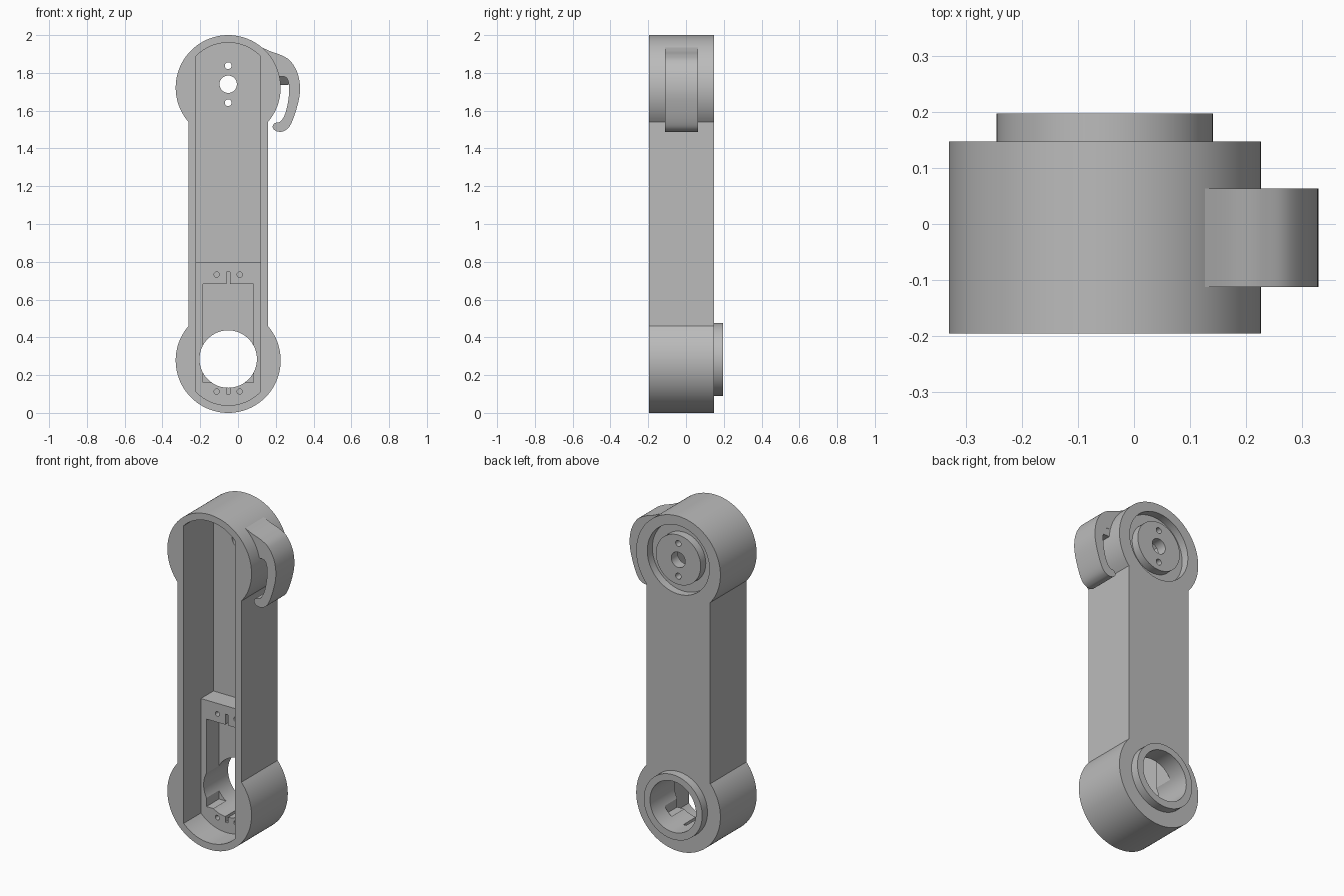
import bpy, bmesh
from math import cos, sin, pi, acos
from mathutils import Vector

if "Cube" in bpy.data.objects:
    bpy.data.objects.remove(bpy.data.objects["Cube"])

grey = bpy.data.materials.new("plain_grey")
grey.use_nodes = True
tone = (0.5, 0.5, 0.5, 1)
grey.diffuse_color = tone
grey.node_tree.nodes["Principled BSDF"].inputs["Base Color"].default_value = tone

CX = -0.052                       # centre line of the arm
TOP, BOTTOM = 1.722, 0.278        # centres of the rounded ends
FRONT, FLOOR, BACK = -0.195, 0.085, 0.147
HUB_Z, BORE_Z = 1.74, 0.285


def arc(x, z, r, a0, a1, n=64):
    return [(x + r * cos(a0 + (a1 - a0) * i / n), z + r * sin(a0 + (a1 - a0) * i / n))
            for i in range(n + 1)]


def circle(x, z, r, n=64):
    return arc(x, z, r, 0, 2 * pi, n)[:-1]


def rect(x0, x1, z0, z1):
    return [(x0, z0), (x1, z0), (x1, z1), (x0, z1)]


def prism(name, pts, y0, y1):
    """Extrude an x-z outline along y."""
    bm = bmesh.new()
    face = bm.faces.new([bm.verts.new((x, y0, z)) for x, z in pts])
    ext = bmesh.ops.extrude_face_region(bm, geom=[face])["geom"]
    bmesh.ops.translate(bm, vec=(0, y1 - y0, 0),
                        verts=[g for g in ext if isinstance(g, bmesh.types.BMVert)])
    bmesh.ops.recalc_face_normals(bm, faces=bm.faces)
    mesh = bpy.data.meshes.new(name)
    bm.to_mesh(mesh)
    bm.free()
    mesh.materials.append(grey)
    ob = bpy.data.objects.new(name, mesh)
    bpy.context.collection.objects.link(ob)
    return ob


def activate(ob):
    bpy.ops.object.select_all(action="DESELECT")
    ob.select_set(True)
    bpy.context.view_layer.objects.active = ob


def cut(ob, pts, y0, y1):
    """Subtract an extruded outline from a part."""
    tool = prism("cutter", pts, y0, y1)
    tool.hide_render = True
    activate(ob)
    mod = ob.modifiers.new("cut", "BOOLEAN")
    mod.operation, mod.solver, mod.object = "DIFFERENCE", "EXACT", tool
    bpy.ops.object.modifier_apply(modifier=mod.name)
    bpy.data.objects.remove(tool)


def capsule(half_width, r, sign):
    """Straight sides with an arc at each end; sign -1 makes the ends bulge."""
    a = sign * acos(half_width / r)
    return arc(CX, TOP, r, a, pi - a) + arc(CX, BOTTOM, r, pi + a, 2 * pi - a)


def smooth_path(pts, steps=8):
    """Catmull-Rom curve through the points."""
    p = [Vector(q) for q in [pts[0]] + pts + [pts[-1]]]
    out = []
    for i in range(1, len(p) - 2):
        a, b, c, d = p[i - 1:i + 3]
        for k in range(steps):
            t = k / steps
            v = 0.5 * (2 * b + (c - a) * t + (2 * a - 5 * b + 4 * c - d) * t ** 2
                       + (3 * b - a - 3 * c + d) * t ** 3)
            out.append((v.x, v.y))
    return out + [pts[-1]]


# Hollow arm with bulging round ends
arm = prism("arm_shell", capsule(0.211, 0.278, -1), FRONT, BACK)
cut(arm, capsule(0.17, 0.238, 1), -0.4, FLOOR)
cut(arm, circle(CX, HUB_Z, 0.205), 0.099, 0.4)

# Hub standing in the back recess
hub = prism("joint_hub", circle(CX, HUB_Z, 0.148), 0.095, BACK)
for part in (arm, hub):
    cut(part, circle(CX, HUB_Z, 0.046, 40), -0.1, 0.5)
    for dz in (-0.098, 0.098):
        cut(part, circle(CX, HUB_Z + dz, 0.018, 24), -0.1, 0.5)

# Motor mount filling the lower cavity
a = acos(0.172 / 0.24)
outline = [(CX + 0.172, 0.795), (CX - 0.172, 0.795)] + arc(CX, BOTTOM, 0.24, pi + a, 2 * pi - a)
mount = prism("motor_mount", outline, -0.033, FLOOR + 0.001)
cut(mount, rect(CX - 0.133, CX + 0.133, 0.16, 0.682), -0.2, 0.3)
cut(mount, rect(CX - 0.009, CX + 0.009, 0.1, 0.745), -0.2, 0.3)
for dx in (-0.061, 0.061):
    for z in (0.113, 0.732):
        cut(mount, circle(CX + dx, z, 0.014, 20), -0.2, 0.3)

# Collar on the lower back, bored through together with shell and mount
collar = prism("joint_collar", circle(CX, 0.283, 0.193), BACK, 0.197)
for part in (arm, mount, collar):
    cut(part, circle(CX, BORE_Z, 0.152), -0.15, 0.4)

# Curved hook on the side of the upper end
hook_edge = smooth_path([(0.12, 1.938), (0.17, 1.915), (0.23, 1.893), (0.28, 1.86), (0.318, 1.79),
                         (0.328, 1.7), (0.307, 1.6), (0.275, 1.52), (0.24, 1.491), (0.205, 1.491),
                         (0.184, 1.51), (0.193, 1.533), (0.225, 1.543), (0.25, 1.585),
                         (0.267, 1.66), (0.27, 1.73), (0.258, 1.772), (0.235, 1.782)])
hook = prism("side_hook", hook_edge + [(0.19, 1.782), (0.14, 1.85)], -0.112, 0.063)

# Sloped web under the root of the hook
web = prism("hook_web", rect(0.19, 0.268, 1.735, 1.8), 0.0, 0.062)
for v in web.data.vertices:
    if v.co.z > 1.77 and v.co.y < 0.03:
        v.co.y = -0.06

for part in (arm, hub, mount, collar, hook, web):
    activate(part)
    bpy.ops.object.shade_smooth_by_angle(angle=0.5)
